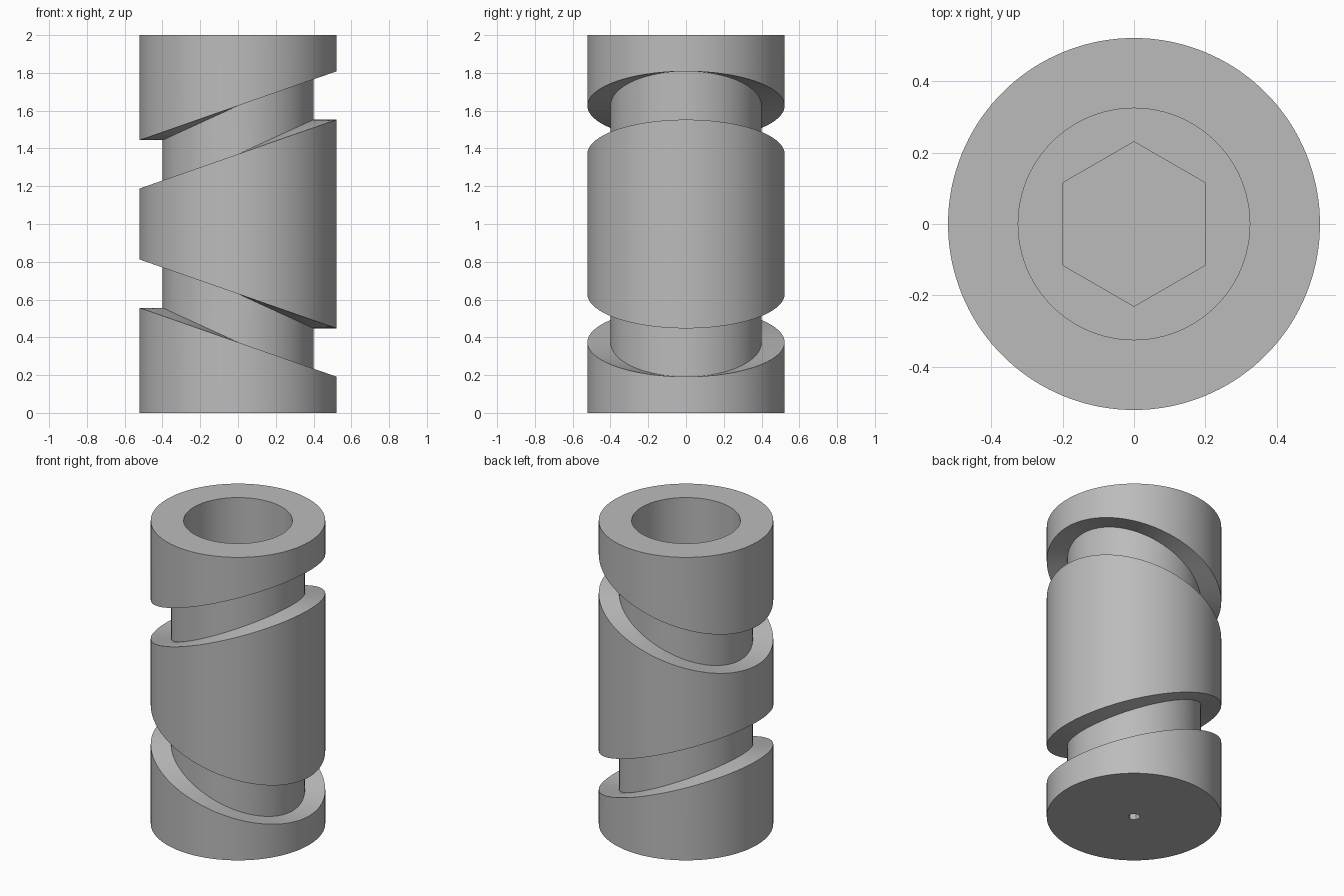
import bpy, bmesh, math

if "Cube" in bpy.data.objects:
    bpy.data.objects.remove(bpy.data.objects["Cube"])

SEG = 144          # divisible by 12 so hexagon corners land on vertices
R, R_CORE, R_BORE = 0.522, 0.4, 0.325
SWING = 0.1825     # groove rise and fall around the barrel
HALF = 0.128       # half groove width
LOW, HIGH = 0.502, 1.498


def circle(r):
    return lambda a: r


def hexagon(apothem):
    # flats face +x and -x
    third = math.pi / 3
    return lambda a: apothem / math.cos((a + third / 2) % third - third / 2)


def groove(centre, swing):
    # outer lip, core, core, outer lip
    return [(circle(r), centre + side * HALF, swing)
            for r, side in ((R, -1), (R_CORE, -1), (R_CORE, 1), (R, 1))]


# Rings from the blind centre hole, up the outside, then down into the bore
rings = [(hexagon(0.032), 0.12, 0), (hexagon(0.032), 0, 0), (circle(R), 0, 0)]
rings += groove(LOW, -SWING)
rings += groove(HIGH, SWING)
rings += [(circle(R), 2, 0), (circle(R_BORE), 2, 0), (circle(R_BORE), 0.6, 0),
          (hexagon(0.2), 0.6, 0), (hexagon(0.2), 0.2, 0)]

bm = bmesh.new()
loops = []
for radius, base, swing in rings:
    loop = []
    for i in range(SEG):
        a = 2 * math.pi * i / SEG
        r = radius(a)
        loop.append(bm.verts.new((r * math.cos(a), r * math.sin(a),
                                  base + swing * math.cos(a))))
    loops.append(loop)
for low, up in zip(loops, loops[1:]):
    for i in range(SEG):
        j = (i + 1) % SEG
        bm.faces.new((low[i], low[j], up[j], up[i]))

# Floors of the centre hole and the hexagonal socket
bm.faces.new(loops[0][::-1])
bm.faces.new(loops[-1])
bmesh.ops.recalc_face_normals(bm, faces=bm.faces)

mesh = bpy.data.meshes.new("grooved_barrel")
bm.to_mesh(mesh)
bm.free()
barrel = bpy.data.objects.new("grooved_barrel", mesh)
bpy.context.collection.objects.link(barrel)

grey = bpy.data.materials.new("plain grey")
grey.diffuse_color = (0.5, 0.5, 0.5, 1)
grey.use_nodes = True
grey.node_tree.nodes["Principled BSDF"].inputs["Base Color"].default_value = grey.diffuse_color
mesh.materials.append(grey)

bpy.context.view_layer.objects.active = barrel
barrel.select_set(True)
bpy.ops.object.shade_smooth_by_angle(angle=math.radians(30))
